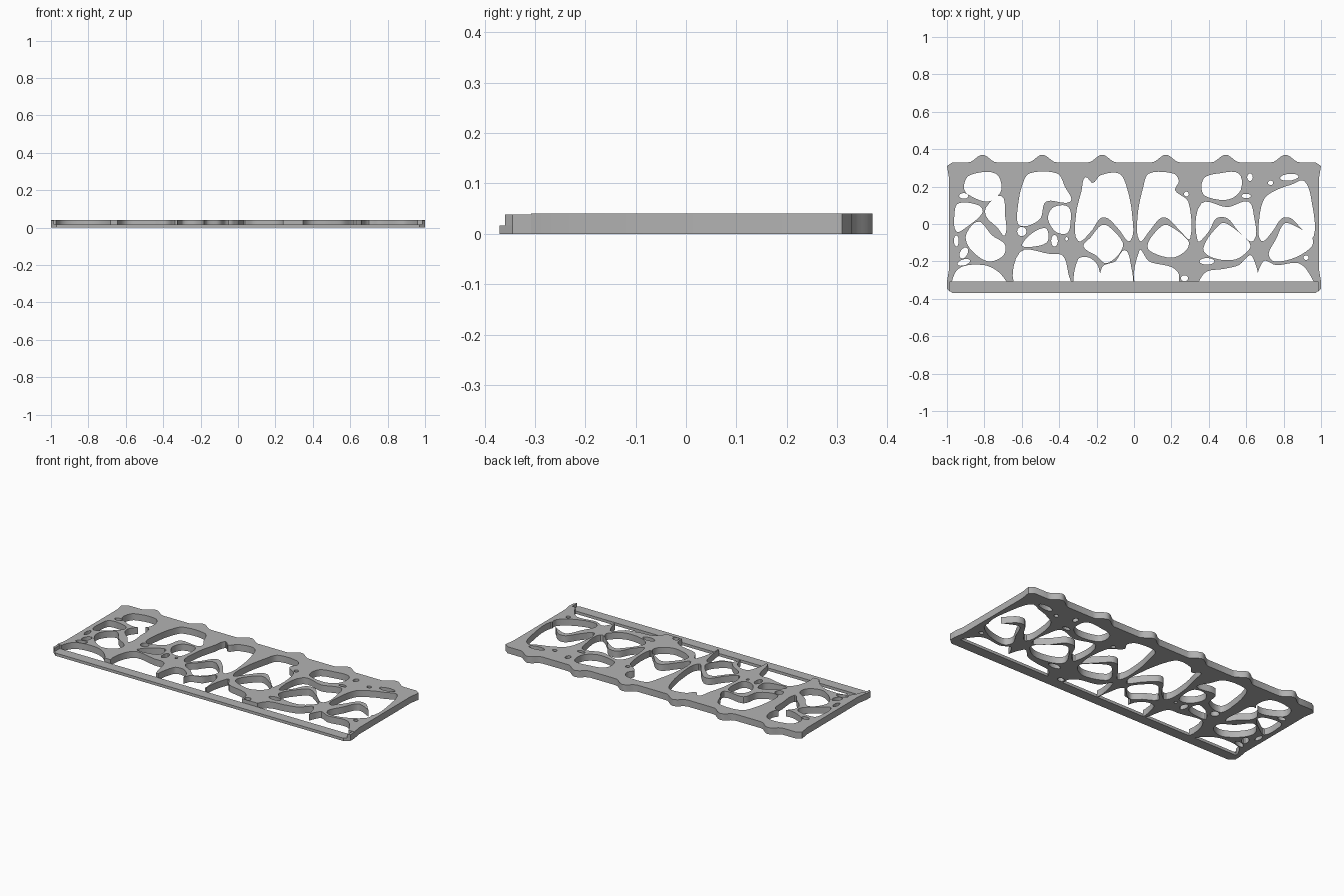
import bpy
import bmesh
import math
from mathutils import Vector

THICK, LEDGE = 0.04, 0.017

cube = bpy.data.objects.get("Cube")
if cube:
    bpy.data.objects.remove(cube)

gray = bpy.data.materials.new("plain gray")
gray.use_nodes = True
gray.diffuse_color = (0.45, 0.45, 0.45, 1)
gray.node_tree.nodes["Principled BSDF"].inputs["Base Color"].default_value = gray.diffuse_color


def add_prism(bm, points, low, high):
    """Extrude a flat outline between two heights."""
    face = bm.faces.new([bm.verts.new((x, y, low)) for x, y in points])
    top = bmesh.ops.extrude_face_region(bm, geom=[face])["geom"]
    verts = [v for v in top if isinstance(v, bmesh.types.BMVert)]
    bmesh.ops.translate(bm, verts=verts, vec=(0, 0, high - low))


def make_object(name, bm):
    bmesh.ops.recalc_face_normals(bm, faces=bm.faces)
    mesh = bpy.data.meshes.new(name)
    bm.to_mesh(mesh)
    bm.free()
    mesh.materials.append(gray)
    obj = bpy.data.objects.new(name, mesh)
    bpy.context.collection.objects.link(obj)
    return obj


def smooth_loop(points, steps=5):
    """Closed smooth curve through points given in hundredths."""
    pts = [Vector(p) / 100 for p in points]
    n, out = len(pts), []
    for i in range(n):
        a, b, c, d = (pts[(i + k) % n] for k in (-1, 0, 1, 2))
        reach = (c - b).length
        t1 = (c - a).normalized() * reach * 0.3
        t2 = (d - b).normalized() * reach * 0.3
        for s in range(steps):
            t = s / steps
            u = 1 - t
            out.append(u**3 * b + 3 * u * u * t * (b + t1) + 3 * u * t * t * (c - t2) + t**3 * c)
    return out


cutter_mesh = bmesh.new()


def hole(*points):
    add_prism(cutter_mesh, smooth_loop(points), -0.05, THICK + 0.05)


def pocket(x, y, rx, ry, tilt=0):
    """Small oval hole."""
    ring = []
    for i in range(14):
        a = math.tau * i / 14
        px, py = rx * math.cos(a), ry * math.sin(a)
        c, s = math.cos(tilt), math.sin(tilt)
        ring.append(((x + px * c - py * s) / 100, (y + px * s + py * c) / 100))
    add_prism(cutter_mesh, ring, -0.05, THICK + 0.05)


# First bay, from the right end
hole((-88, 26), (-74, 27), (-71, 18), (-78, 12), (-89, 16), (-91, 20))
hole((-94, 11), (-83, 10), (-81, 6), (-90, -2), (-95, -4), (-96, 5))
hole((-71, 15), (-69, 5), (-69, -6), (-73, -2), (-79, 4), (-79, 9))
hole((-86, 0), (-82, 1), (-76, -6), (-69, -11), (-70, -17), (-78, -20), (-87, -14), (-90, -7))
hole((-94, -24), (-80, -22), (-71, -27), (-68, -35), (-96, -35))
pocket(-91, 15, 2.5, 1.5)
pocket(-95, -9, 1.3, 3)
pocket(-91, -15.5, 2, 3.2, -0.5)
pocket(-91, -20.5, 3.5, 1.6, 0.3)

# Second bay
hole((-56, 27), (-41, 27), (-37, 20), (-34, 12), (-47, 12), (-50, 3), (-57, -1), (-62, 0), (-62, 10), (-60, 20))
hole((-43, 9), (-35, 9), (-34, 0), (-36, -5), (-42, -4), (-46, 3))
hole((-48, -2), (-46, -9), (-53, -12), (-60, -11))
hole((-61, -15), (-45, -16), (-38, -17), (-35, -27), (-34, -35), (-62, -35))
pocket(-60, -4, 2.5, 2.5)
pocket(-42.5, -9, 1.8, 3.2)
pocket(-36, -8, 0.8, 1)

# Third bay
hole((-26, 25), (-22, 22), (-18, 26), (-8, 27), (-4, 20), (-1, 5), (-2, -9), (-8, -3),
     (-14, 3), (-18, 3), (-23, -4), (-30, -9), (-31, 5), (-28, 18))
hole((-18, -1), (-14, -1), (-6, -10), (-8, -16), (-15, -21), (-20, -17), (-27, -12), (-23, -7))
hole((-30, -19), (-24, -18), (-19, -23), (-19, -35), (-31, -35))
hole((-17, -35), (-17, -23), (-10, -20), (-5, -14), (-2, -20), (-2, -35))

# Fourth bay
hole((8, 27), (21, 27), (24, 23), (22, 18), (29, 12), (30, -8), (25, -4), (18, 3),
     (14, 3), (8, -4), (3, -9), (2, 5), (5, 20))
hole((15, -1), (19, -1), (29, -9), (28, -14), (20, -18), (8, -14), (8, -9))
hole((3, -14), (8, -20), (20, -23), (24, -27), (22, -35), (2, -35))
pocket(28, 16, 1.3, 1.3)
pocket(27, -29, 2, 1.6)

# Fifth bay
hole((38, 25), (45, 27), (56, 27), (57, 18), (50, 13), (38, 15), (36, 20))
hole((36, 11), (50, 9), (61, 12), (64, 5), (64, -9), (56, -4), (50, 3), (44, 3), (40, -4), (34, -9))
hole((46, 0), (50, 0), (61, -9), (62, -13), (54, -19), (42, -18), (37, -13))
hole((35, -35), (38, -26), (48, -24), (56, -22), (63, -17), (64, -35))
pocket(39, -20, 4, 1.8)
pocket(62, 25, 1.5, 2)
pocket(60, 15, 2.5, 1.2)
pocket(73, 22, 1.4, 1.2)

# Sixth bay
hole((78, 19), (84, 21), (91, 23), (95, 12), (96, -7), (90, -3), (84, 3), (79, 3),
     (74, -4), (68, -9), (67, 3), (70, 14))
hole((80, 0), (84, 0), (95, -7), (95, -12), (86, -18), (75, -20), (72, -16), (76, -8))
hole((67, -35), (69, -20), (76, -22), (88, -21), (94, -27), (96, -35))
pocket(83, 25, 5, 1.8, 0.1)
pocket(92, -18, 1.4, 1.2)

cutter = make_object("opening_cutter", cutter_mesh)
cutter.hide_render = True
cutter.hide_set(True)

# Back edge with six rounded bumps
back = []
for center in (-0.81, -0.49, -0.17, 0.17, 0.49, 0.81):
    for i in range(13):
        t = i / 6 - 1
        back.append((center + 0.075 * t, 0.33 + 0.02 * (1 + math.cos(math.pi * t))))
side = [(0.97, 0.33), (1, 0.31), (0.99, 0.25), (0.99, -0.25), (1, -0.308)]
outline = [(-x, y) for x, y in reversed(side)] + back + side

# Pierced plate
bm = bmesh.new()
add_prism(bm, outline, 0, THICK)
plate = make_object("pierced_plate", bm)
cut = plate.modifiers.new("openings", "BOOLEAN")
cut.operation = "DIFFERENCE"
cut.solver = "EXACT"
cut.use_self = True
cut.object = cutter

# Low front ledge
bm = bmesh.new()
ledge = [(1, -0.308), (1, -0.345), (0.97, -0.37)]
add_prism(bm, ledge + [(-x, y) for x, y in reversed(ledge)], 0, LEDGE)
make_object("front_ledge", bm)

# Raised stops closing both ends of the ledge
for name, sign in (("left_end_stop", 1), ("right_end_stop", -1)):
    bm = bmesh.new()
    plan = [(0.985, -0.308), (1, -0.308), (1, -0.345), (0.985, -0.36)]
    add_prism(bm, [(sign * x, y) for x, y in plan], LEDGE, THICK - 0.002)
    make_object(name, bm)

# Smooth walls, crisp rims
bpy.ops.object.select_all(action="DESELECT")
plate.select_set(True)
bpy.context.view_layer.objects.active = plate
bpy.ops.object.modifier_apply(modifier=cut.name)
bpy.ops.object.shade_smooth_by_angle(angle=math.radians(35))
